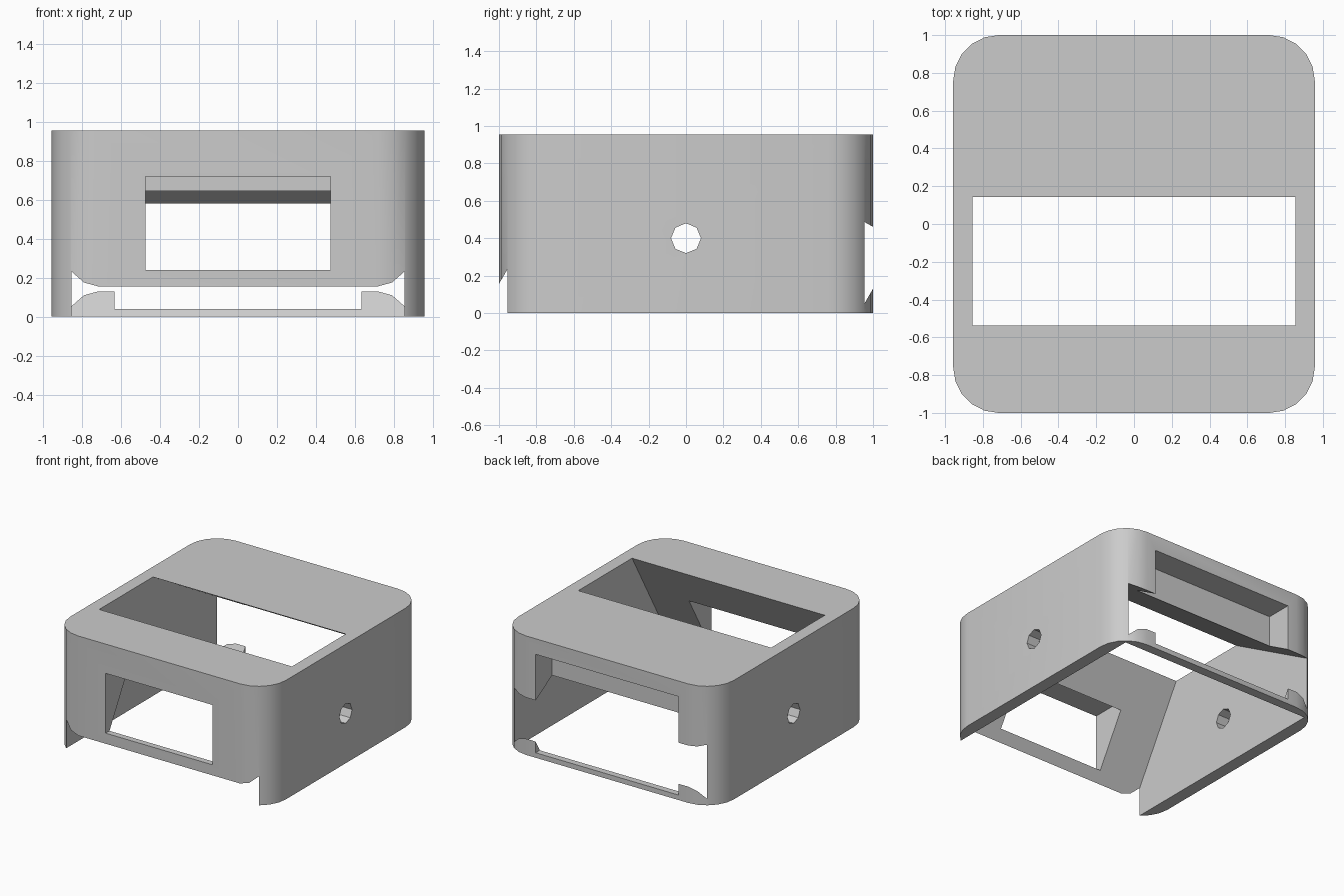
import bpy, bmesh, math
from math import radians
from mathutils import Matrix, Vector

if "Cube" in bpy.data.objects:
    bpy.data.objects.remove(bpy.data.objects["Cube"])

W, D, H = 1.914, 2.0, 0.955      # outer size
RADIUS = 0.24                    # vertical corner radius

grey = bpy.data.materials.new("light_grey")
grey.use_nodes = True
colour = (0.6, 0.6, 0.6, 1)
grey.diffuse_color = colour
grey.node_tree.nodes["Principled BSDF"].inputs["Base Color"].default_value = colour


def finish(bm, name):
    bmesh.ops.recalc_face_normals(bm, faces=bm.faces)
    mesh = bpy.data.meshes.new(name)
    bm.to_mesh(mesh)
    bm.free()
    mesh.materials.append(grey)
    obj = bpy.data.objects.new(name, mesh)
    bpy.context.collection.objects.link(obj)
    return obj


def box(name, x, y, z):
    """Box between (low, high) limits on each axis."""
    bm = bmesh.new()
    bmesh.ops.create_cube(bm, size=1)
    lims = (x, y, z)
    bmesh.ops.scale(bm, vec=[b - a for a, b in lims], verts=bm.verts)
    bmesh.ops.translate(bm, vec=[(a + b) / 2 for a, b in lims], verts=bm.verts)
    return finish(bm, name)


def side_prism(name, points, half_width):
    """Extrude a (y, z) profile across x."""
    bm = bmesh.new()
    face = bm.faces.new([bm.verts.new((-half_width, y, z)) for y, z in points])
    ext = bmesh.ops.extrude_face_region(bm, geom=[face])
    moved = [g for g in ext["geom"] if isinstance(g, bmesh.types.BMVert)]
    bmesh.ops.translate(bm, vec=(2 * half_width, 0, 0), verts=moved)
    return finish(bm, name)


# Solid block with rounded vertical corners
shell = box("case_shell", (-W / 2, W / 2), (-D / 2, D / 2), (0, H))
bm = bmesh.new()
bm.from_mesh(shell.data)
upright = [e for e in bm.edges if abs(e.verts[0].co.z - e.verts[1].co.z) > 0.5]
bmesh.ops.bevel(bm, geom=upright, offset=RADIUS, segments=5, profile=0.5, affect='EDGES')
bm.to_mesh(shell.data)
bm.free()

# Cavity: a rectangle tilted by 30 degrees, open at the top, bottom and back
rear_top, front_top = Vector((1.143, 0.378)), Vector((-0.368, 1.25))
down = Vector((-math.sin(radians(30)), -math.cos(radians(30)))) * 1.6
cavity = side_prism("cavity_cutter",
                    [rear_top, front_top, front_top + down, rear_top + down], 0.856)

# Front display window and back connector recess, both with a limited depth
window = box("window_cutter", (-0.475, 0.475), (-1.2, -0.717), (0.24, 0.72))
recess = box("recess_cutter", (-0.635, 0.635), (0.79, 1.2), (0.04, 0.83))

# Octagonal hole through both side walls
ring = [(0.08 * math.cos(a * math.pi / 4), 0.4 + 0.08 * math.sin(a * math.pi / 4))
        for a in range(8)]
hole = side_prism("side_hole_cutter", ring, 1.2)

# Cut every opening, then drop the cutters
bpy.context.view_layer.objects.active = shell
shell.select_set(True)
for cutter in (cavity, window, recess, hole):
    cutter.hide_render = True
    mod = shell.modifiers.new(cutter.name, 'BOOLEAN')
    mod.operation = 'DIFFERENCE'
    mod.solver = 'EXACT'
    mod.object = cutter
    bpy.ops.object.modifier_apply(modifier=mod.name)
    bpy.data.objects.remove(cutter)

bpy.ops.object.shade_smooth_by_angle(angle=radians(25))
